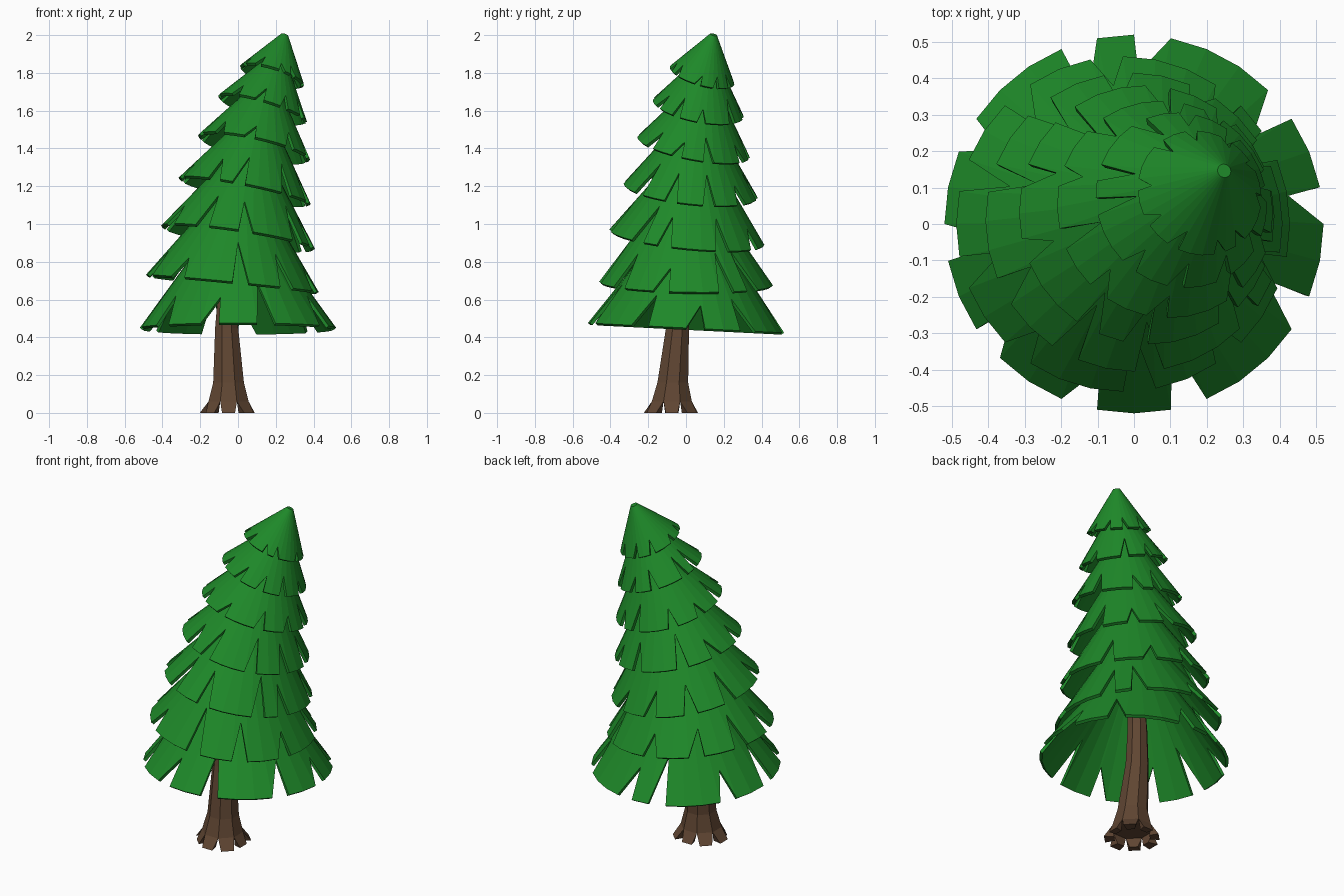
import bpy, math, random
from mathutils import Vector

if "Cube" in bpy.data.objects:
    bpy.data.objects.remove(bpy.data.objects["Cube"])

random.seed(4)
SEG = 32
FLAPS = [1, 3, 2, 2, 3, 2, 2, 2, 2, 3]      # flap widths in segments, one gap after each


def material(name, col):
    m = bpy.data.materials.new(name)
    m.diffuse_color = (*col, 1)
    m.use_nodes = True
    m.node_tree.nodes["Principled BSDF"].inputs["Base Color"].default_value = m.diffuse_color
    return m


green = material("needles", (0.013, 0.25, 0.022))
brown = material("bark", (0.115, 0.06, 0.032))


def make(name, verts, faces, mat):
    me = bpy.data.meshes.new(name)
    me.from_pydata([tuple(v) for v in verts], [], faces)
    me.materials.append(mat)
    ob = bpy.data.objects.new(name, me)
    bpy.context.collection.objects.link(ob)
    return ob


def tier(name, centre, r, tilt, shift):
    """Tilted conical skirt with V-shaped notches cut in its rim."""
    c = Vector(centre)
    rot = Vector((0, 0, 1)).rotation_difference(Vector((-tilt[0], -tilt[1], 1)).normalized())
    place = lambda p: c + rot @ Vector(p)
    cap, rim = [], []
    for j in range(SEG):
        a = math.radians(101.25 - 11.25 * (j + shift))
        cap.append(place((0.019 * math.cos(a), 0.019 * math.sin(a), 1.33 * r)))
        rim.append(place((r * math.cos(a), r * math.sin(a), 0)))
    gaps, j = set(), 0
    for n in FLAPS:
        j += n
        gaps.add(j)
        j += 1
    verts = cap + rim
    faces = [tuple(reversed(range(SEG)))]
    for j in range(SEG):
        k = (j + 1) % SEG
        if j not in gaps:
            faces.append((j, k, SEG + k, SEG + j))
            continue
        u, h = random.choice((0.15, 0.5, 0.85)), random.uniform(0.16, 0.36)
        m = len(verts)
        verts.append(rim[j].lerp(rim[k], u).lerp(cap[j].lerp(cap[k], u), h))
        faces += [(j, k, m), (j, m, SEG + j), (k, SEG + k, m)]
    ob = make(name, verts, faces, green)
    s = ob.modifiers.new("thickness", 'SOLIDIFY')
    s.thickness, s.offset = 0.018, -1


# Branch tiers, bottom to top: centre of rim, radius, rim slope in x and y, rotation
tiers = [
    ((0, 0, 0.45), 0.52, (0, -0.05), 0),
    ((-0.03, 0, 0.685), 0.46, (-0.10, -0.02), 5),
    ((0.0, 0.005, 0.93), 0.412, (-0.15, -0.10), 11),
    ((0.035, 0.025, 1.175), 0.357, (-0.20, -0.11), 18),
    ((0.085, 0.04, 1.405), 0.303, (-0.22, -0.19), 2),
    ((0.13, 0.065, 1.61), 0.245, (-0.30, -0.20), 25),
    ((0.18, 0.085, 1.785), 0.177, (-0.31, -0.28), 14),
]
for i, t in enumerate(tiers):
    tier(f"branch_tier_{i + 1}", *t)

# Trunk: eight-sided, leaning and tapering
N = 8
path = [(-0.05, -0.075, 0.06, 0.115), (-0.05, -0.07, 0.16, 0.088), (-0.06, -0.045, 0.45, 0.066),
        (-0.05, -0.03, 0.68, 0.056), (0.0, 0.0, 1.0, 0.045), (0.09, 0.05, 1.45, 0.03),
        (0.2, 0.11, 1.88, 0.012)]


def ring_pt(x, y, z, r, i):
    a = 2 * math.pi * (i + 0.5) / N
    return Vector((x + r * math.cos(a), y + r * math.sin(a), z))


verts = [ring_pt(*p, i) for p in path for i in range(N)]
faces = [tuple(reversed(range(N))), tuple(range(N * (len(path) - 1), N * len(path)))]
for s in range(len(path) - 1):
    for i in range(N):
        k = (i + 1) % N
        faces.append((s * N + i, s * N + k, (s + 1) * N + k, (s + 1) * N + i))
make("trunk", verts, faces, brown)

# Root toes: one wedge below each trunk side
verts, faces = [], []
for i in range(N):
    length = (0.165, 0.15, 0.16)[i % 3]
    top = [ring_pt(*path[0], i), ring_pt(*path[0], i + 1)]
    out = [ring_pt(-0.05, -0.075, 0, length, i), ring_pt(-0.05, -0.075, 0, length, i + 1)]
    inn = [ring_pt(-0.05, -0.075, 0, 0.105, i), ring_pt(-0.05, -0.075, 0, 0.105, i + 1)]
    narrow = lambda p, w: [p[0].lerp(p[1], w), p[0].lerp(p[1], 1 - w)]
    b = len(verts)
    verts += top + narrow(out, 0.22) + narrow(inn, 0.22)
    faces += [(b + 1, b, b + 2, b + 3), (b + 3, b + 2, b + 4, b + 5), (b + 5, b + 4, b, b + 1),
              (b, b + 4, b + 2), (b + 1, b + 3, b + 5)]
make("roots", verts, faces, brown)
